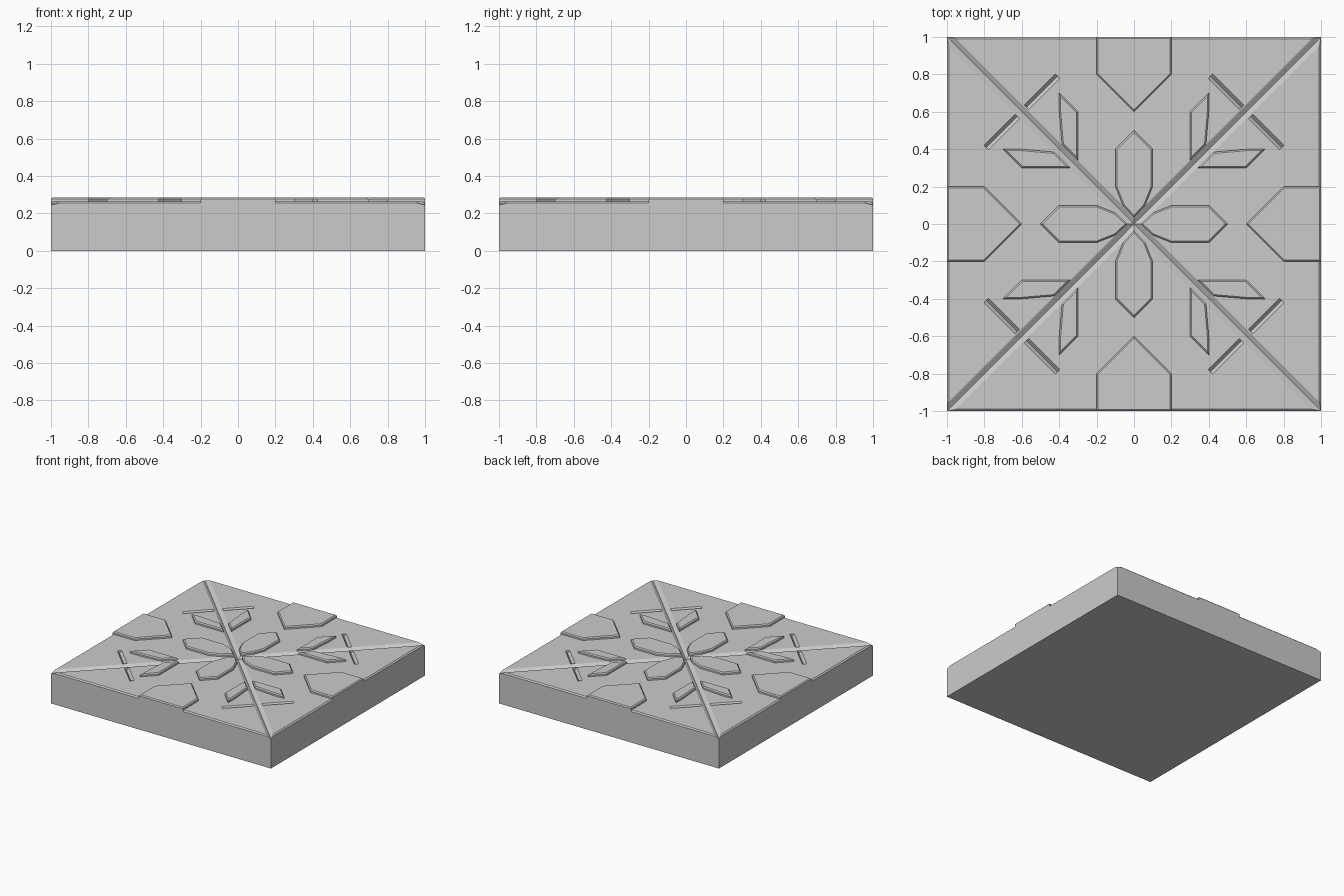
import bpy, bmesh
from math import pi
from mathutils import Vector, Matrix

if "Cube" in bpy.data.objects:
    bpy.data.objects.remove(bpy.data.objects["Cube"])

GROUND, GROOVE, TOP = 0.264, 0.245, 0.285


def finish(name, bm):
    bmesh.ops.remove_doubles(bm, verts=bm.verts, dist=1e-5)
    bmesh.ops.recalc_face_normals(bm, faces=bm.faces)
    mesh = bpy.data.meshes.new(name)
    bm.to_mesh(mesh)
    bm.free()
    obj = bpy.data.objects.new(name, mesh)
    bpy.context.collection.objects.link(obj)
    return obj


def quarter_turns():
    return [Matrix.Rotation(i * pi / 2, 3, 'Z') for i in range(4)]


def inset(points, d):
    """Offset a counter-clockwise outline inwards by d."""
    out = []
    for i, p in enumerate(points):
        a = (p - points[i - 1]).normalized()
        b = (points[(i + 1) % len(points)] - p).normalized()
        na, nb = Vector((-a.y, a.x)), Vector((-b.y, b.x))
        out.append(p + (na + nb) * d / (1 + na.dot(nb)))
    return out


def add_raised(bm, outline, rot):
    """Raised motif with a small chamfer round the top."""
    pts = [Vector(p) for p in outline]
    area = sum(pts[i - 1].cross(p) for i, p in enumerate(pts))
    if area < 0:
        pts.reverse()
    rings = []
    for ring, z in ((pts, 0.255), (pts, 0.277), (inset(pts, 0.008), TOP)):
        rings.append([bm.verts.new(rot @ Vector((p.x, p.y, z))) for p in ring])
    n = len(pts)
    for lo, hi in zip(rings, rings[1:]):
        for i in range(n):
            j = (i + 1) % n
            bm.faces.new((lo[i], lo[j], hi[j], hi[i]))
    bm.faces.new(rings[0][::-1])
    bm.faces.new(rings[-1])


# Tile slab: four wedges with bevelled rims meeting in diagonal grooves
bm = bmesh.new()
for rot in quarter_turns():
    def v(x, y, z):
        return bm.verts.new(rot @ Vector((x, y, z)))
    b0, b1 = v(-1, -1, 0), v(1, -1, 0)
    w0, w1 = v(-1, -1, GROOVE), v(1, -1, GROOVE)
    e0, e1 = v(-.955, -1, .255), v(.955, -1, .255)
    t0, t1, t2 = v(-.95, -.99, GROUND), v(.95, -.99, GROUND), v(0, -.04, GROUND)
    c, floor = v(0, 0, GROOVE), v(0, 0, 0)
    for f in ((b0, b1, w1, e1, e0, w0), (e0, e1, t1, t0), (w0, e0, t0), (e1, w1, t1),
              (w0, t0, t2, c), (w1, c, t2, t1), (t0, t1, t2), (b1, b0, floor)):
        bm.faces.new(f)
slab = finish("tile_slab", bm)

# Short V-shaped slots either side of each diagonal
bm = bmesh.new()
for rot in quarter_turns():
    for flip in (False, True):
        ends = []
        for x, y in ((.41, .79), (.575, .625)):
            ring = []
            for off, z in ((-.026, .275), (.026, .275), (0, .243)):
                p = Vector((x + off * .707, y + off * .707, z))
                if flip:
                    p.x, p.y = p.y, p.x
                ring.append(bm.verts.new(rot @ p))
            ends.append(ring)
        a, b = ends
        for i in range(3):
            j = (i + 1) % 3
            bm.faces.new((a[i], a[j], b[j], b[i]))
        bm.faces.new(a)
        bm.faces.new(b)
cutter = finish("slot_cutter", bm)
mod = slab.modifiers.new("slots", 'BOOLEAN')
mod.operation, mod.object, mod.solver = 'DIFFERENCE', cutter, 'EXACT'
bpy.context.view_layer.objects.active = slab
bpy.ops.object.modifier_apply(modifier=mod.name)
bpy.data.objects.remove(cutter)

# Raised motifs, drawn for the front quarter and turned four times
edge_shield = [(-.2, -1), (.2, -1), (.2, -.8), (0, -.6), (-.2, -.8)]
center_petal = [(0, -.5), (.1, -.4), (.1, -.2), (.06, -.1), (0, -.035),
                (-.06, -.1), (-.1, -.2), (-.1, -.4)]
side_petal = [(.4, -.7), (.4, -.6), (.385, -.425), (.3, -.34), (.3, -.6)]
mirrored_petal = [(-x, y) for x, y in side_petal]
for name, outlines in (("edge_shields", [edge_shield]), ("center_petals", [center_petal]),
                       ("side_petals", [side_petal, mirrored_petal])):
    bm = bmesh.new()
    for rot in quarter_turns():
        for outline in outlines:
            add_raised(bm, outline, rot)
    finish(name, bm)
